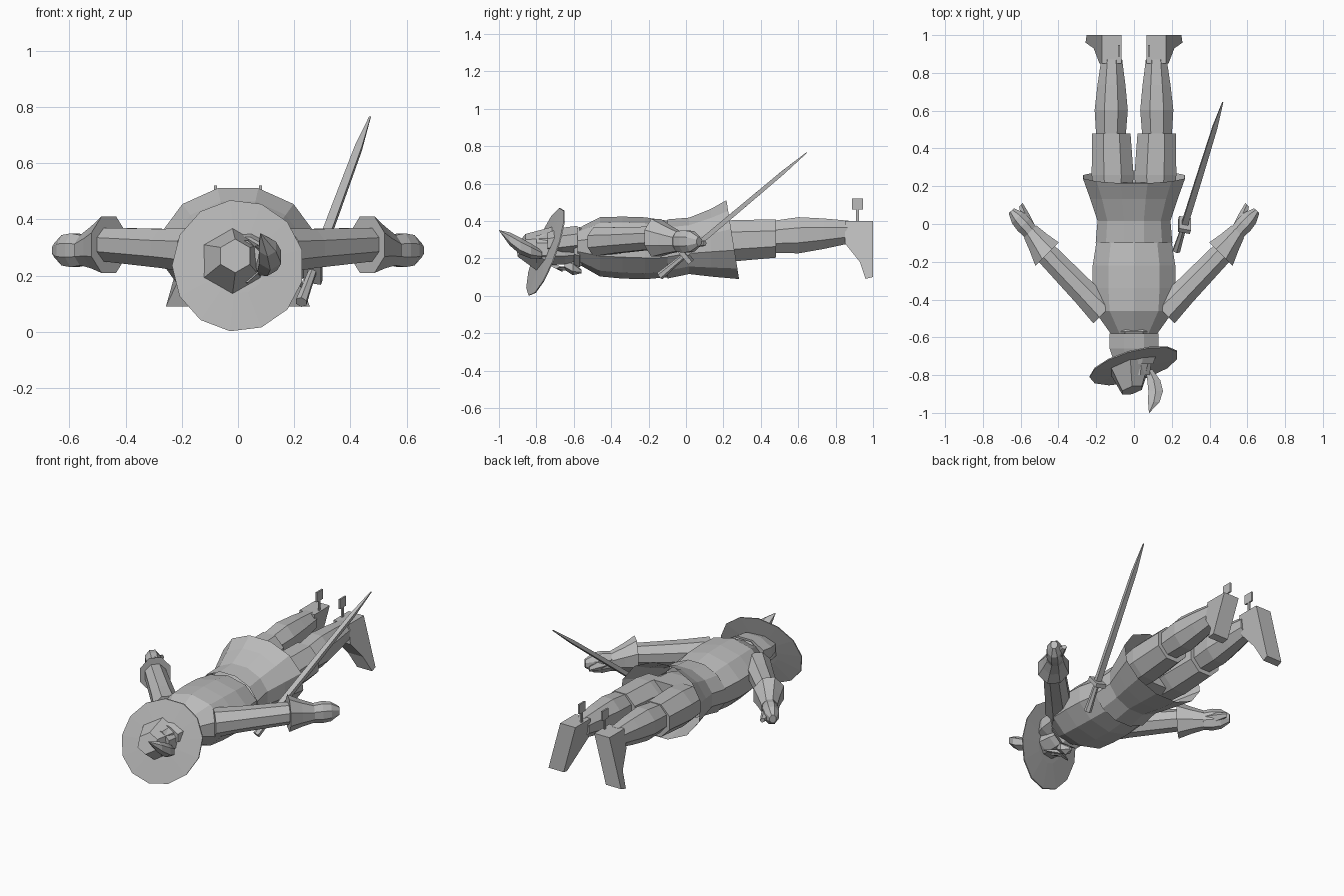
import bpy, bmesh
from math import cos, sin, pi
from mathutils import Vector

cube = bpy.data.objects.get("Cube")
if cube:
    bpy.data.objects.remove(cube)

shade = (.5, .5, .5, 1)
grey = bpy.data.materials.new("plain_grey")
grey.use_nodes = True
grey.diffuse_color = shade
grey.node_tree.nodes["Principled BSDF"].inputs["Base Color"].default_value = shade

RIGHTWARD, UPWARD, STILL = Vector((1, 0, 0)), Vector((0, 0, 1)), Vector((0, 0, 0))


def finish(name, bm):
    bmesh.ops.recalc_face_normals(bm, faces=bm.faces)
    mesh = bpy.data.meshes.new(name)
    bm.to_mesh(mesh)
    bm.free()
    mesh.materials.append(grey)
    bpy.context.collection.objects.link(bpy.data.objects.new(name, mesh))


def skin(bm, loops, caps):
    """Join a row of equal vertex loops with quads, closing the ends if asked."""
    for near, far in zip(loops, loops[1:]):
        for k in range(len(near)):
            bm.faces.new((near[k - 1], near[k], far[k], far[k - 1]))
    if caps:
        bm.faces.new(loops[0])
        bm.faces.new(loops[-1])


def limb(name, start, end, radii, depth=1, sides=8, side=RIGHTWARD, up=UPWARD,
         bend=STILL, slant=0, caps=True):
    """Faceted tube with evenly spaced oval rings; slant tilts the last ring."""
    bm = bmesh.new()
    start, end = Vector(start), Vector(end)
    loops = []
    for i, radius in enumerate(radii):
        t = i / (len(radii) - 1)
        centre = start.lerp(end, t) + bend * sin(pi * t)
        loop = []
        for k in range(sides):
            angle = 2 * pi * (k + .5) / sides
            rise = radius * depth * sin(angle)
            point = centre + side * radius * cos(angle) + up * rise
            if t == 1:
                point.y -= slant * rise
            loop.append(bm.verts.new(point))
        loops.append(loop)
    skin(bm, loops, caps)
    finish(name, bm)


def prism(name, profile, inner, outer, curl):
    """Side profile (y, z) extruded across x, curling outward towards the low end."""
    bm = bmesh.new()
    top = max(z for y, z in profile)
    loops = [[bm.verts.new((x + curl * (top - z) ** 2, y, z)) for y, z in profile]
             for x in (inner, outer)]
    skin(bm, loops, True)
    finish(name, bm)


def block(name, centre, size):
    bm = bmesh.new()
    bmesh.ops.create_cube(bm, size=1)
    bmesh.ops.scale(bm, vec=size, verts=bm.verts)
    bmesh.ops.translate(bm, vec=centre, verts=bm.verts)
    finish(name, bm)


# Coat: chest, open flared skirt, and the hips inside it
collar, waist, hem = (0, -.58, .265), (0, -.1, .25), (0, .25, .3)
limb("coat_chest", collar, waist, (.13, .22, .23, .23, .21), depth=.72, sides=10)
limb("coat_skirt", waist, hem, (.21, .2, .24, .28), depth=.78, sides=12,
     slant=.16, caps=False)
limb("hips", waist, (0, .22, .3), (.17, .2, .18), depth=.6)
limb("collar", (0, -.6, .26), (0, -.54, .26), (.11, .13, .1), depth=.9)

# Head, hair, beard and nose; the face looks down
limb("head", (0, -.57, .24), (0, -.8, .25), (.06, .09, .1, .09), depth=.9)
limb("hair", (0, -.58, .3), (0, -.74, .28), (.14, .14, .11), depth=.57)
limb("beard", (0, -.56, .13), (0, -.65, .17), (.01, .04, .03), sides=6)
limb("nose", (0, -.66, .14), (0, -.73, .17), (.02, .01), sides=4)

# Tilted hat, its crown pointing away from the body
tilt = dict(side=Vector((1, .25, 0)), up=Vector((0, .35, 1)))
limb("hat_brim", (0, -.74, .235), (0, -.76, .235), (.1, .235, .235, .1), sides=13, **tilt)
limb("hat_crown", (-.02, -.75, .25), (-.01, -.88, .27), (.12, .09, .06), sides=6, **tilt)
limb("hat_feather", (.08, -.77, .22), (.08, -1, .35), (.02, .04, .045, .035, .001),
     sides=6, bend=Vector((.035, 0, -.02)))

for label, s in (("left_", 1), ("right_", -1)):
    # Arm, flared cuff, hand and thumb
    across = Vector((s, -1, 0)).normalized()
    shoulder, elbow = Vector((s * .16, -.47, .29)), Vector((s * .46, -.16, .31))
    wrist, fingers = Vector((s * .55, -.04, .29)), Vector((s * .65, .07, .29))
    limb(label + "arm", shoulder, elbow, (.085, .075, .07, .065), side=across)
    limb(label + "cuff", elbow, wrist, (.095, .07, .05), depth=1.15, side=across)
    limb(label + "hand", wrist, fingers, (.045, .05, .045, .02), depth=1.3, side=across)
    limb(label + "thumb", wrist, (s * .6, .1, .28), (.04, .03, .015), sides=5, side=across)

    # Breeches and boot
    hip, knee = Vector((s * .11, .15, .29)), Vector((s * .12, .48, .305))
    shin, ankle = Vector((s * .122, .47, .315)), Vector((s * .118, .87, .34))
    limb(label + "breeches", hip, knee, (.11, .12, .115, .11))
    limb(label + "boot_shaft", shin, ankle, (.085, .095, .08, .06), depth=1.1)
    heel_to_toe = [(.85, .4), (1, .4), (1, .1), (.96, .09), (.93, .18), (.85, .28)]
    prism(label + "boot_foot", heel_to_toe, s * .065, s * .17, s * .9)

    # Spur: thin stem and square rowel
    spur = Vector((s * .08, .917, .43))
    block(label + "spur_stem", spur, (.01, .015, .08))
    block(label + "spur_rowel", spur + UPWARD * .06, (.01, .06, .06))

    # Half of the moustache
    limb(label + "moustache", (0, -.65, .145), (s * .09, -.69, .145), (.015, .012, .003),
         sides=4, side=Vector((0, 1, 0)))

# Sword hanging at the left hip
pommel, tip = Vector((.225, -.14, .105)), Vector((.47, .645, .765))
along = (tip - pommel).normalized()
flat = along.cross(RIGHTWARD).normalized()
wide = along.cross(flat)
guard = pommel.lerp(tip, .16)
crosswise = dict(sides=4, side=wide, up=flat)
limb("sword_blade", guard, tip, (.024, .023, .022, .02, .018, .004), depth=.8, **crosswise)
limb("sword_grip", pommel, guard, (.022, .018, .016), sides=6, side=wide, up=flat)
limb("sword_guard", guard, guard + along * .025, (.045, .045), depth=1.6, **crosswise)
